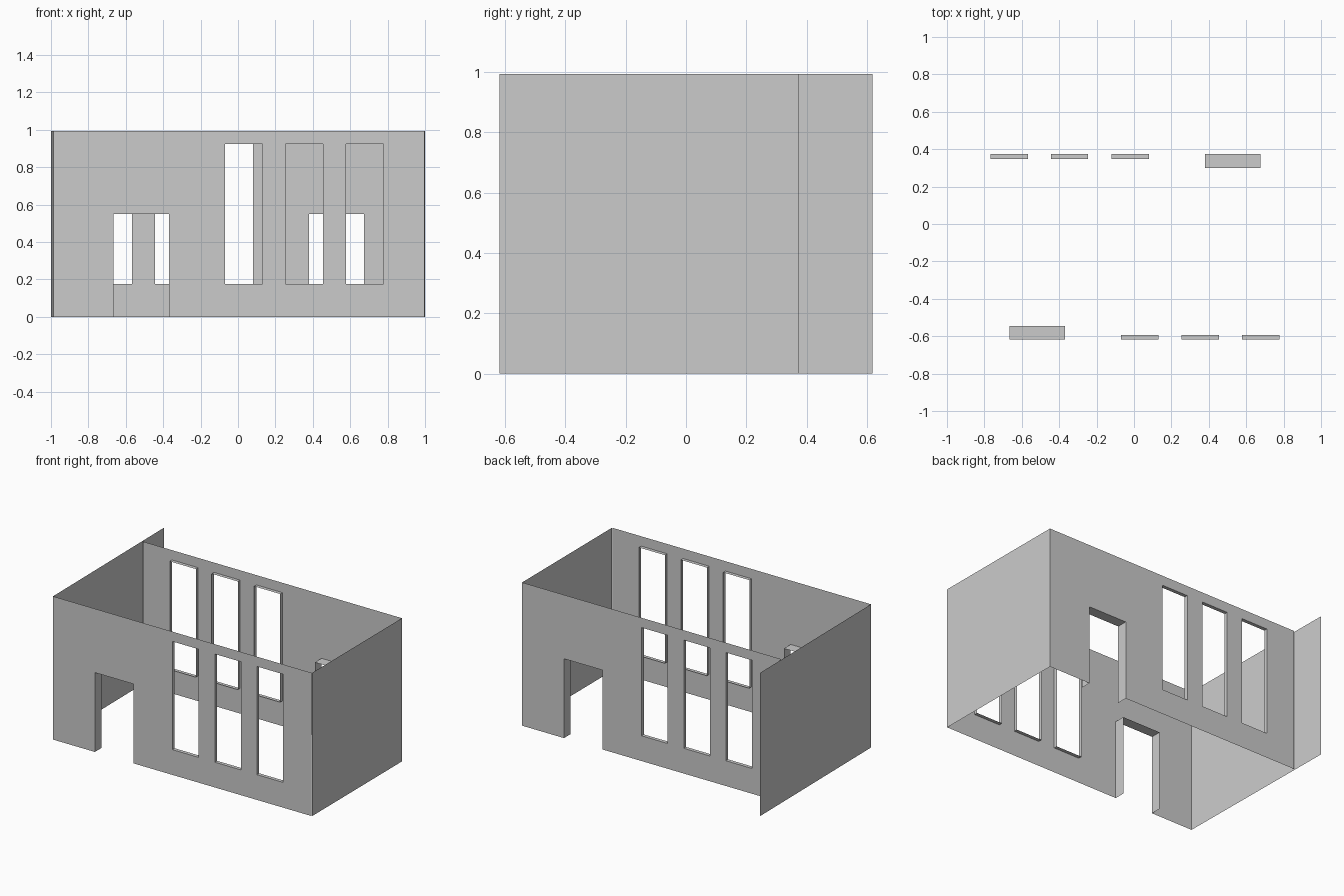
import bpy, bmesh
from math import pi
from mathutils import Matrix

if "Cube" in bpy.data.objects:
    bpy.data.objects.remove(bpy.data.objects["Cube"])

H = 0.993
Y_FRONT, Y_BACK = -0.618, 0.373
X_LEFT, X_RIGHT = -0.986, 0.998

# openings: x0, x1, z0, z1, reveal depth
DOOR = (-0.665, -0.37, 0.0, 0.55, 0.073)
WINDOWS = [(x, x + 0.2, 0.175, 0.925, 0.025) for x in (-0.07, 0.255, 0.577)]


def make_object(name, bm):
    bmesh.ops.remove_doubles(bm, verts=bm.verts, dist=1e-5)
    mesh = bpy.data.meshes.new(name)
    bm.to_mesh(mesh)
    bm.free()
    obj = bpy.data.objects.new(name, mesh)
    bpy.context.collection.objects.link(obj)
    return obj


def quad(bm, *points):
    bm.faces.new([bm.verts.new(p) for p in points])


def facade(name, matrix=None):
    """Thin wall sheet with a doorway and windows, each with inward reveals."""
    bm = bmesh.new()
    y = Y_FRONT
    holes = [DOOR] + WINDOWS
    xs = sorted({X_LEFT, X_RIGHT, *(v for h in holes for v in h[:2])})
    zs = sorted({0.0, H, *(v for h in holes for v in h[2:4])})
    # wall surface, leaving the openings out
    for a, b in zip(xs, xs[1:]):
        for c, d in zip(zs, zs[1:]):
            mx, mz = (a + b) / 2, (c + d) / 2
            if any(h[0] < mx < h[1] and h[2] < mz < h[3] for h in holes):
                continue
            quad(bm, (a, y, c), (b, y, c), (b, y, d), (a, y, d))
    # reveals around the openings
    for x0, x1, z0, z1, depth in holes:
        ring = [(x0, z0), (x1, z0), (x1, z1), (x0, z1)]
        for i, (p, q) in enumerate(zip(ring, ring[1:] + ring[:1])):
            if i == 0 and z0 == 0:
                continue  # the doorway has no sill
            quad(bm, (p[0], y, p[1]), (q[0], y, q[1]),
                 (q[0], y + depth, q[1]), (p[0], y + depth, p[1]))
    if matrix:
        bm.transform(matrix)
    return make_object(name, bm)


def side_wall(name, start, end):
    bm = bmesh.new()
    quad(bm, (*start, 0), (*end, 0), (*end, H), (*start, H))
    return make_object(name, bm)


# front and back walls: the back is the front turned half a circle
facade("front_wall")
turn = Matrix.Translation((0.01, Y_FRONT + Y_BACK, 0)) @ Matrix.Rotation(pi, 4, 'Z')
facade("back_wall", turn)

# side walls: the left one is slightly skewed and runs past the back wall
side_wall("left_wall", (-1.0, 0.618), (X_LEFT, Y_FRONT))
side_wall("right_wall", (1.0, Y_FRONT), (0.996, Y_BACK))
